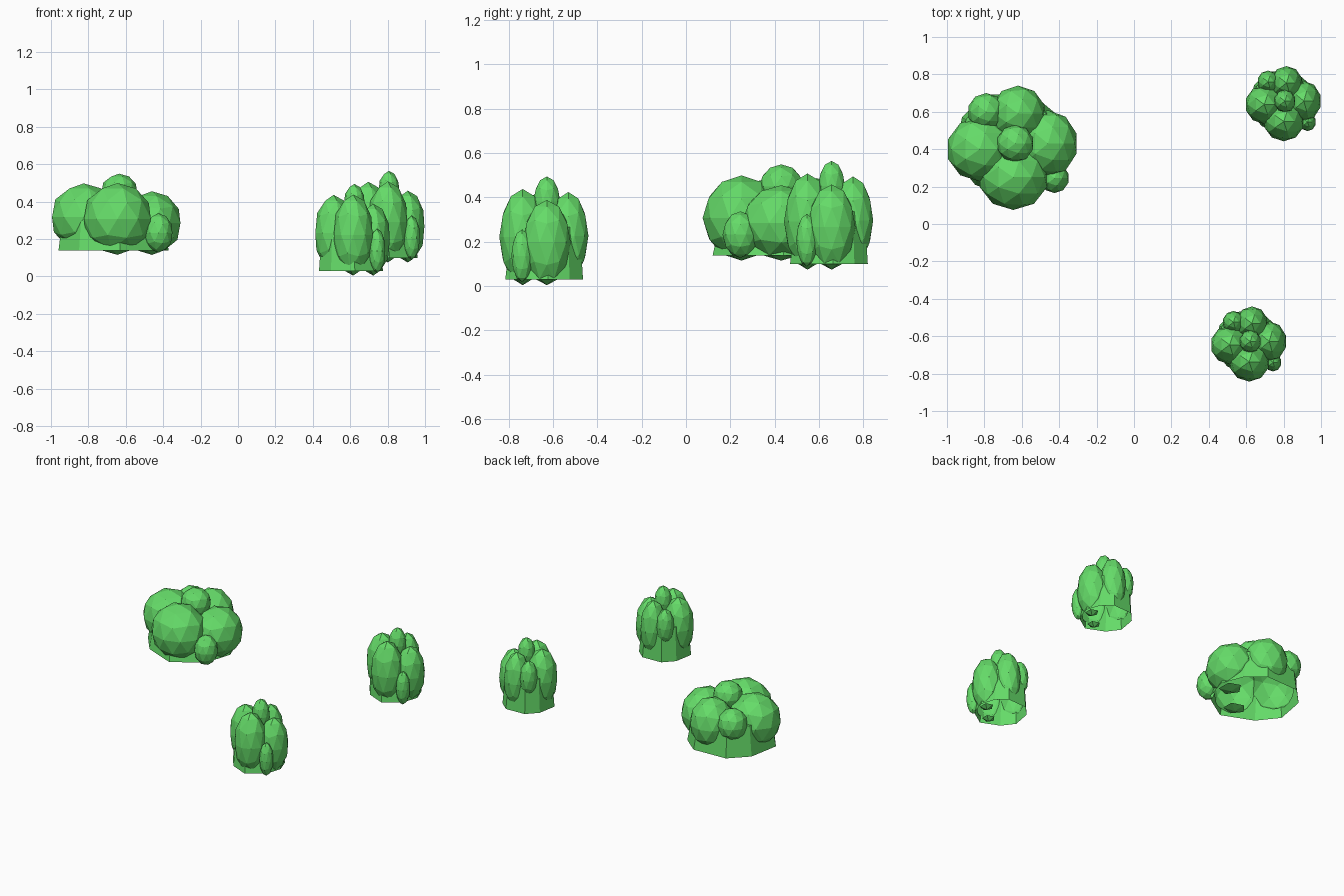
import bpy, bmesh
from mathutils import Matrix

if "Cube" in bpy.data.objects:
    bpy.data.objects.remove(bpy.data.objects["Cube"])

leaf = bpy.data.materials.new("leaf_green")
leaf.diffuse_color = (0.13, 0.71, 0.14, 1)
leaf.use_nodes = True
leaf.node_tree.nodes["Principled BSDF"].inputs["Base Color"].default_value = leaf.diffuse_color

# Leaf clumps: centre x, y, z and radii x, y, z
CLUMPS = [
    (-0.175, -0.01, 0.21, 0.178, 0.172, 0.18),   # left
    (0.005, -0.16, 0.2, 0.188, 0.175, 0.192),    # front
    (0.19, 0.02, 0.178, 0.16, 0.178, 0.17),      # right
    (0.03, 0.18, 0.205, 0.148, 0.15, 0.175),     # back
    (-0.14, 0.19, 0.24, 0.1, 0.1, 0.11),         # small back left
    (0.225, -0.165, 0.125, 0.078, 0.08, 0.105),  # small front right
    (0.015, 0.02, 0.342, 0.1, 0.1, 0.1),         # top
]
# Flat-bottomed skirt outline under the clumps
SKIRT = [(-0.31, -0.06), (-0.2, -0.2), (0.02, -0.29), (0.22, -0.16), (0.28, 0.03),
         (0.22, 0.19), (0.1, 0.29), (-0.15, 0.28), (-0.27, 0.16)]
SKIRT_Z = 0.03


def new_object(name, bm):
    mesh = bpy.data.meshes.new(name)
    bm.to_mesh(mesh)
    bm.free()
    ob = bpy.data.objects.new(name, mesh)
    bpy.context.collection.objects.link(ob)
    return ob


# Skirt as a closed, tapering prism
bm = bmesh.new()
low = [bm.verts.new((x, y, SKIRT_Z)) for x, y in SKIRT]
high = [bm.verts.new((x * 0.88 - 0.01, y * 0.88 + 0.01, 0.24)) for x, y in SKIRT]
bm.faces.new(low[::-1])
bm.faces.new(high)
for i in range(len(SKIRT)):
    j = (i + 1) % len(SKIRT)
    bm.faces.new((low[i], low[j], high[j], high[i]))
core = new_object("bush_core", bm)

# Merge the clumps into one shell
helpers = [core]
for k, (cx, cy, cz, rx, ry, rz) in enumerate(CLUMPS):
    bm = bmesh.new()
    m = Matrix.Translation((cx, cy, cz)) @ Matrix.Diagonal((rx, ry, rz, 1))
    bmesh.ops.create_icosphere(bm, subdivisions=2, radius=1, matrix=m)
    clump = new_object(f"clump_{k}", bm)
    clump.hide_render = True
    helpers.append(clump)
    mod = core.modifiers.new("merge", 'BOOLEAN')
    mod.operation = 'UNION'
    mod.solver = 'EXACT'
    mod.object = clump
shell = bpy.data.meshes.new_from_object(
    core.evaluated_get(bpy.context.evaluated_depsgraph_get()))
for ob in helpers:
    bpy.data.objects.remove(ob)


def bush(name, location, scale):
    bm = bmesh.new()
    bm.from_mesh(shell)
    # The underside is open
    under = [f for f in bm.faces if all(abs(v.co.z - SKIRT_Z) < 1e-4 for v in f.verts)]
    bmesh.ops.delete(bm, geom=under, context='FACES')
    bm.transform(Matrix.Translation(location) @ Matrix.Diagonal((*scale, 1)))
    ob = new_object(name, bm)
    ob.data.materials.clear()
    ob.data.materials.append(leaf)


# One wide low bush and two narrow tall ones
bush("wide_bush", (-0.65, 0.41, 0.107), (1, 1, 1))
bush("tall_bush_front", (0.613, -0.64, -0.005), (0.58, 0.605, 1.13))
bush("tall_bush_back", (0.798, 0.645, 0.065), (0.58, 0.605, 1.13))
